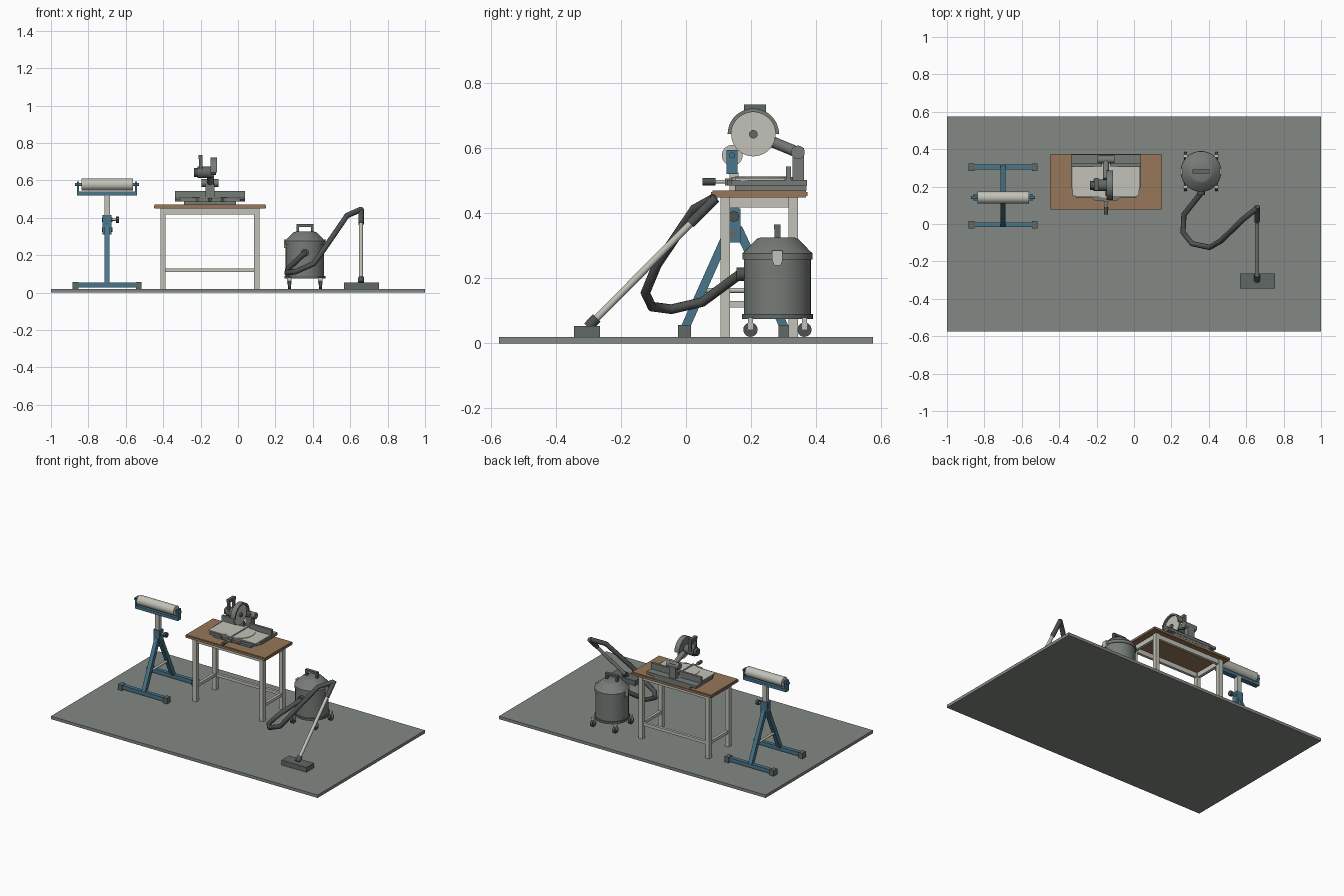
import bpy, bmesh, math
from mathutils import Vector, Matrix

if "Cube" in bpy.data.objects:
    bpy.data.objects.remove(bpy.data.objects["Cube"])


def material(name, *rgb):
    m = bpy.data.materials.new(name)
    m.use_nodes = True
    m.diffuse_color = (*rgb, 1)
    m.node_tree.nodes["Principled BSDF"].inputs["Base Color"].default_value = (*rgb, 1)
    return m


FLOOR = material("floor grey", .23, .25, .23)
STEEL = material("light steel", .54, .54, .48)
GREY = material("body grey", .18, .2, .185)
DARK = material("dark rubber", .075, .085, .08)
CASE = material("charcoal plastic", .12, .14, .13)
BLUE = material("blue paint", .065, .18, .26)
WOOD = material("wood", .31, .185, .1)
round_parts = []


def finish(name, bm, mat, smooth=False):
    bmesh.ops.recalc_face_normals(bm, faces=bm.faces)
    me = bpy.data.meshes.new(name)
    bm.to_mesh(me)
    bm.free()
    me.materials.append(mat)
    ob = bpy.data.objects.new(name, me)
    bpy.context.collection.objects.link(ob)
    if smooth:
        round_parts.append(ob)
    return ob


def box(name, x, y, z, mat, bevel=0):
    """Box from (low, high) ranges on each axis."""
    bm = bmesh.new()
    bmesh.ops.create_cube(bm, size=1)
    for v in bm.verts:
        v.co = [r[0] if c < 0 else r[1] for r, c in zip((x, y, z), v.co)]
    if bevel:
        bmesh.ops.bevel(bm, geom=bm.edges[:], offset=bevel, segments=2, affect='EDGES')
    return finish(name, bm, mat)


def rod(name, a, b, r, mat, n=20, r2=None):
    """Cylinder or square bar (n=4) between two points."""
    a, b = Vector(a), Vector(b)
    d = b - a
    bm = bmesh.new()
    bmesh.ops.create_cone(bm, cap_ends=True, segments=n, radius1=r, radius2=r if r2 is None else r2, depth=d.length)
    turn = Matrix.Rotation(math.pi / 4, 4, 'Z') if n == 4 else Matrix()
    q = d.to_track_quat('Z', 'X').to_matrix().to_4x4()
    bm.transform(Matrix.Translation((a + b) / 2) @ q @ turn)
    return finish(name, bm, mat, n > 4)


def prism(name, pts, lo, hi, mat, axis='Z', smooth=False):
    """Extruded outline: xy along Z, or yz along X."""
    bm = bmesh.new()
    place = (lambda p, h: (p[0], p[1], h)) if axis == 'Z' else (lambda p, h: (h, p[0], p[1]))
    f = bm.faces.new([bm.verts.new(place(p, lo)) for p in pts])
    new = bmesh.ops.extrude_face_region(bm, geom=[f])["geom"]
    shift = Vector(place((0, 0), hi - lo))
    bmesh.ops.translate(bm, vec=shift, verts=[g for g in new if isinstance(g, bmesh.types.BMVert)])
    return finish(name, bm, mat, smooth)


def lathe(name, profile, cx, cy, mat, n=40):
    bm = bmesh.new()
    vs = [bm.verts.new((cx + r, cy, z)) for r, z in profile]
    es = [bm.edges.new(p) for p in zip(vs, vs[1:])]
    bmesh.ops.spin(bm, geom=vs + es, cent=(cx, cy, 0), axis=(0, 0, 1), angle=math.tau, steps=n)
    bmesh.ops.remove_doubles(bm, verts=bm.verts[:], dist=.0005)
    return finish(name, bm, mat, True)


def arc(cx, cy, r, a0, a1, n=24):
    return [(cx + r * math.cos(math.radians(a0 + (a1 - a0) * i / n)),
             cy + r * math.sin(math.radians(a0 + (a1 - a0) * i / n))) for i in range(n + 1)]


box("floor_slab", (-1, 1), (-.575, .575), (0, .02), FLOOR)

# Roller stand
sx, sy = -.7, .147
for tag, fy in (("front", -.004), ("rear", .304)):
    box(tag + "_foot_bar", (sx - .17, sx + .17), (fy - .013, fy + .013), (.027, .053), BLUE)
    for side in (-1, 1):
        cx = sx + side * .169
        box(tag + "_foot_cap", (cx - .015, cx + .015), (fy - .02, fy + .02), (.02, .057), CASE)
    rod(tag + "_stand_leg", (sx, fy, .045), (sx, sy + (fy - sy) * .08, .355), .019, BLUE, 4)
rod("leg_stay", (sx, .055, .163), (sx, .24, .163), .008, STEEL, 12)
box("stand_sleeve", (sx - .024, sx + .024), (sy - .02, sy + .02), (.31, .415), BLUE)
for z in (.335, .39):
    rod("sleeve_bolt", (sx - .028, sy, z), (sx + .028, sy, z), .012, CASE, 12)
box("stand_post", (sx - .015, sx + .015), (sy - .014, sy + .014), (.4, .525), STEEL)
rod("clamp_screw", (sx, sy, .39), (sx + .05, sy, .39), .006, STEEL, 12)
rod("clamp_knob", (sx + .047, sy, .39), (sx + .065, sy, .39), .017, DARK, 8)
box("roller_tray", (sx - .16, sx + .16), (.125, .159), (.52, .54), BLUE)
for side in (-1, 1):
    cx = sx + side * .155
    box("roller_bracket", (cx - .006, cx + .006), (.125, .159), (.52, .594), BLUE)
rod("roller", (sx - .138, .142, .578), (sx + .138, .142, .578), .032, STEEL, 32)
rod("roller_axle", (sx - .172, .142, .578), (sx + .172, .142, .578), .009, BLUE, 12)

# Workbench
box("bench_top", (-.45, .15), (.077, .373), (.449, .47), WOOD, .004)
legs_x, legs_y = (-.401, .1), (.12, .33)
for x in legs_x:
    for y in legs_y:
        box("bench_leg", (x - .0145, x + .0145), (y - .0145, y + .0145), (.02, .45), STEEL)
    for z0, z1 in ((.11, .13), (.418, .449)):
        box("bench_side_rail", (x - .009, x + .009), legs_y, (z0, z1), STEEL)
for y in legs_y:
    box("bench_apron", legs_x, (y - .009, y + .009), (.418, .449), STEEL)
box("bench_rear_stretcher", legs_x, (.321, .339), (.11, .13), STEEL)

# Mitre saw base
mx = -.15
box("saw_base", (mx - .14, mx + .14), (.15, .37), (.47, .488), GREY)
prism("saw_deck", [(mx - .187, .372), (mx - .187, .2), (mx - .16, .14), (mx - .075, .14), (mx - .06, .126),
                   (mx + .06, .126), (mx + .075, .14), (mx + .16, .14), (mx + .187, .2), (mx + .187, .372)],
      .486, .503, GREY)
for side in (-1, 1):
    xs = sorted((mx + side * .045, mx + side * .178))
    box("deck_plate", xs, (.15, .305), (.5, .508), STEEL)
    fence = sorted((mx + side * .022, mx + side * .187))
    box("saw_fence", fence, (.307, .323), (.5, .544), GREY)
rod("turntable", (mx, .235, .49), (mx, .235, .511), .095, STEEL, 40)
box("blade_slot", (mx - .006, mx + .006), (.15, .32), (.508, .5125), DARK)
box("turntable_arm", (mx - .016, mx + .016), (.12, .18), (.485, .507), GREY)
rod("mitre_rod", (mx, .08, .497), (mx, .13, .497), .006, STEEL, 12)
rod("mitre_handle", (mx, .05, .497), (mx, .09, .497), .011, DARK, 12)

# Mitre saw head
box("saw_post", (mx - .024, mx + .024), (.327, .362), (.495, .6), GREY)
rod("pivot", (mx - .045, .344, .587), (mx + .045, .344, .587), .021, GREY)
rod("saw_arm", (mx, .344, .587), (mx, .24, .63), .017, GREY)
by, bz, bx = .207, .643, -.13
prism("blade_guard", arc(by, bz, .079, 0, 180) + arc(by, bz, .068, 180, 0), bx - .017, bx + .017, GREY, 'X', True)
prism("guard_plate", arc(by, bz, .074, 0, 180), bx - .017, bx - .011, GREY, 'X', True)
rod("saw_blade", (bx - .003, by, bz), (bx + .003, by, bz), .068, STEEL, 48)
rod("blade_hub", (bx - .015, by, bz), (bx + .013, by, bz), .013, CASE, 16)
rod("motor", (-.217, by, bz), (bx - .012, by, bz), .031, CASE, 24)
rod("motor_cap", (-.235, by, bz), (-.215, by, bz), .024, DARK, 24)
hx = -.2
box("handle_grip", (hx - .011, hx + .011), (.178, .246), (.715, .735), CASE)
for y in (.178, .232):
    box("handle_post", (hx - .009, hx + .009), (y, y + .014), (.655, .72), CASE)

# Vacuum drum
vx, vy = .358, .281
lathe("vacuum_drum", [(0, .082), (.103, .082), (.103, .262), (0, .262)], vx, vy, GREY)
lathe("drum_base_band", [(0, .075), (.109, .075), (.109, .09), (0, .09)], vx, vy, CASE)
lathe("vacuum_lid", [(0, .258), (.108, .258), (.108, .277), (.1, .284), (.064, .321), (.05, .326), (0, .326)],
      vx, vy, GREY)
for side in (-1, 1):
    cx = vx + side * .107
    prism("lid_latch", [(vy - .016, .285), (vy - .016, .255), (vy - .01, .24), (vy + .01, .24), (vy + .016, .255),
                        (vy + .016, .285)], cx - .006, cx + .006, STEEL, 'X')
    px = vx + side * .038
    box("lid_handle_post", (px - .007, px + .007), (vy - .009, vy + .009), (.32, .362), CASE)
    for s2 in (-1, 1):
        wx, wy = vx + side * .083, vy + s2 * .083
        rod("caster_wheel", (wx - .008, wy, .042), (wx + .008, wy, .042), .022, DARK, 20)
        box("caster_fork", (wx - .012, wx + .012), (wy - .008, wy + .008), (.043, .08), STEEL)
box("lid_handle_bar", (vx - .045, vx + .045), (vy - .01, vy + .01), (.352, .366), CASE)
rod("hose_port", (vx, .19, .213), (vx, .155, .213), .021, DARK)

# Hose
path = [(.358, .165, .212), (.267, .05, .127), (.262, -.045, .105), (.31, -.105, .113), (.405, -.125, .155),
        (.465, -.09, .24), (.583, .025, .412), (.658, .085, .445)]
cu = bpy.data.curves.new("hose", 'CURVE')
cu.dimensions = '3D'
cu.bevel_depth = .015
cu.bevel_resolution = 3
cu.use_fill_caps = True
sp = cu.splines.new('POLY')
sp.points.add(len(path) - 1)
for p, co in zip(sp.points, path):
    p.co = (*co, 1)
cu.materials.append(DARK)
bpy.context.collection.objects.link(bpy.data.objects.new("hose", cu))

# Wand and floor head
top, low = Vector((.658, .092, .447)), Vector((.658, -.302, .05))
rod("wand_grip", top, top.lerp(low, .2), .0145, DARK)
rod("wand_tube", top.lerp(low, .15), top.lerp(low, .97), .011, STEEL)
rod("wand_cuff", top.lerp(low, .93), low, .016, DARK)
box("floor_head", (.567, .754), (-.344, -.265), (.02, .053), CASE)

# Smooth the round parts, keeping their sharp rims
for ob in bpy.context.view_layer.objects:
    ob.select_set(False)
for ob in round_parts:
    ob.select_set(True)
bpy.context.view_layer.objects.active = round_parts[0]
bpy.ops.object.shade_smooth_by_angle(angle=math.radians(35))
